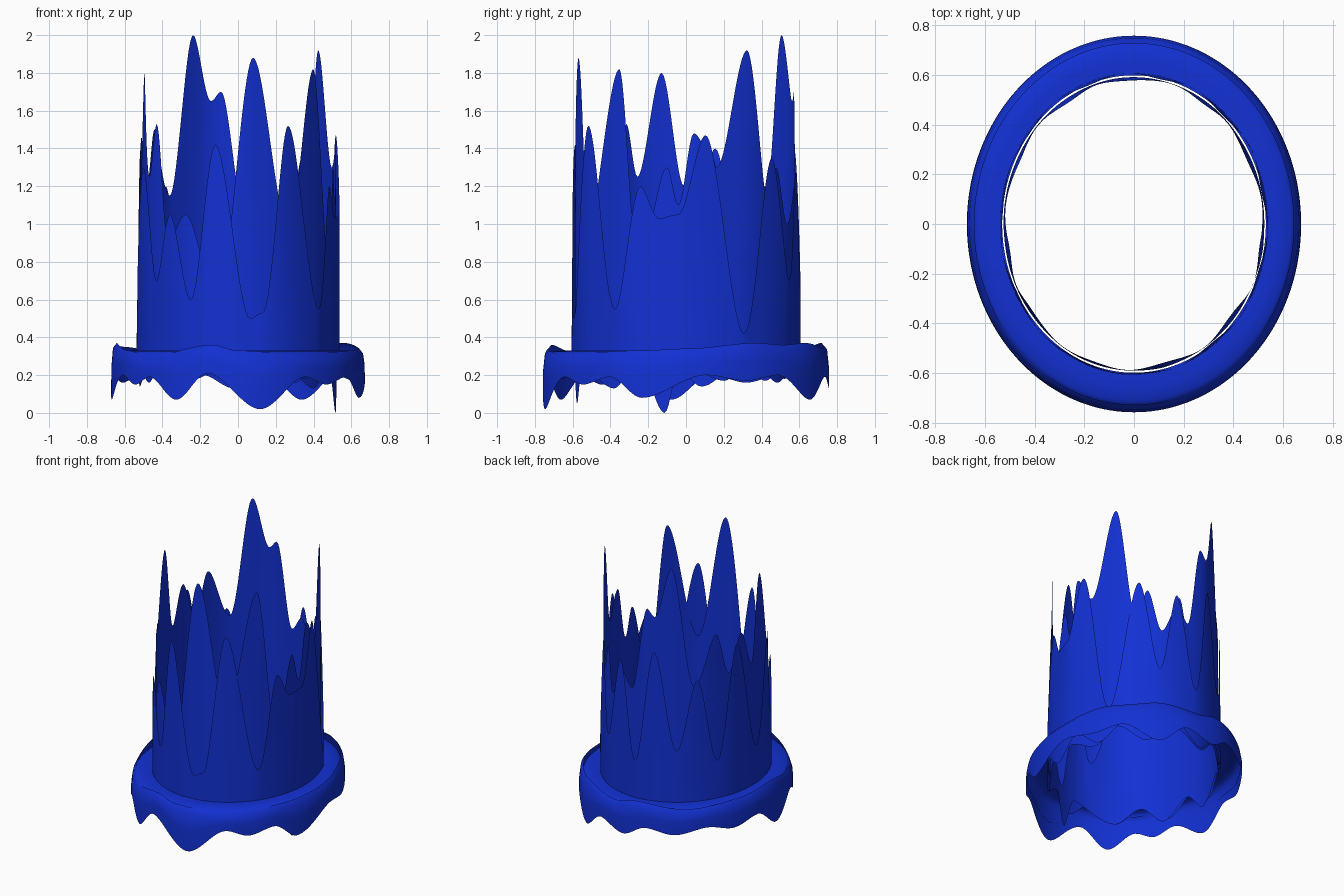
import bpy, bmesh, math

if "Cube" in bpy.data.objects:
    bpy.data.objects.remove(bpy.data.objects["Cube"])

blue = bpy.data.materials.new("deep_blue")
blue.diffuse_color = (0.006, 0.03, 0.65, 1)
blue.use_nodes = True
blue.node_tree.nodes["Principled BSDF"].inputs["Base Color"].default_value = blue.diffuse_color
N = 360


def wave(keys):
    """Smooth periodic curve through (degrees, height) turning points."""
    keys = sorted((a % 360, h) for a, h in keys)
    keys = [(keys[-1][0] - 360, keys[-1][1])] + keys + [(keys[0][0] + 360, keys[0][1])]

    def f(a):
        a %= 360
        for (a0, h0), (a1, h1) in zip(keys, keys[1:]):
            if a0 <= a <= a1:
                u = (a - a0) / (a1 - a0)
                return h0 + (h1 - h0) * u * u * (3 - 2 * u)
    return f


def band(name, rows):
    """Closed elliptical sheet; each row maps an angle to (rx, ry, z)."""
    bm = bmesh.new()
    rings = []
    for row in rows:
        ring = []
        for i in range(N):
            deg = i * 360 / N
            t = math.radians(deg)
            rx, ry, z = row(deg)
            ring.append(bm.verts.new((rx * math.cos(t), ry * math.sin(t), z)))
        rings.append(ring)
    for lo, hi in zip(rings, rings[1:]):
        for i in range(N):
            j = (i + 1) % N
            bm.faces.new((lo[i], lo[j], hi[j], hi[i]))
    me = bpy.data.meshes.new(name)
    bm.to_mesh(me)
    bm.free()
    me.materials.append(blue)
    ob = bpy.data.objects.new(name, me)
    bpy.context.collection.objects.link(ob)
    for p in me.polygons:
        p.use_smooth = True
    return ob


def spire_wall(name, rx, ry, bottom, top, phase):
    """Nearly upright sheet with jagged top and dripping bottom."""
    def row(k):
        def f(a):
            z = bottom(a) + (top(a) - bottom(a)) * k
            s = -0.008 * z + 0.005 * math.sin(math.radians(11 * a) + phase) * k
            return rx + s, ry + s, z
        return f
    return band(name, [row(k / 6) for k in range(7)])


# Tall inner spires
tall = wave([(-81, 1.88), (-60, 1.0), (-38, 1.82), (-25, .79), (-10, 1.3), (-4, 1.1),
             (4, 1.48), (16, 1.3), (34, 1.92), (48, 1.1), (56, 1.3), (66, 1.0), (78, 1.2),
             (87, 1.1), (100, 1.7), (106, 1.65), (118, 2.0), (134, 1.15), (150, 1.5),
             (160, 1.2), (170, 1.46), (181, 1.2), (193, 1.8), (206, 1.25), (213, 1.53),
             (224, .9), (238, 1.05), (258, .6)])
# Outer spires, peaking between the tall ones
outer = wave([(-103, 1.42), (-83, .5), (-76, .53), (-60, 1.52), (-38, .55), (-24, 1.2),
              (-14, 1.03), (-4, 1.05), (10, 1.47), (30, .42), (50, 1.35), (64, .7), (77, 1.28),
              (92, .6), (106, 1.4), (122, .7), (136, 1.2), (150, .6), (165, 1.4),
              (184, .6), (200, 1.3), (216, .7), (228, 1.05), (242, .6)])
# Dripping lower edges of the spire walls
drip_a = wave([(-88, .28), (-77, .05), (-68, .27), (-40, .13), (-25, .27), (-11, .0), (-3, .26),
               (20, .17), (35, .28), (55, .16), (75, .28), (98, .18), (115, .29), (135, .17),
               (150, .27), (172, .14), (188, .28), (206, .16), (222, .28), (240, .17)])
drip_b = wave([(18 * i + 5, .18 if i % 2 else .3) for i in range(20)])
spire_wall("tall_spires", .526, .592, drip_a, tall, 0)
spire_wall("outer_spires", .541, .609, drip_b, outer, 2)

# Brim with rounded shoulder and wavy hanging skirt
skirt_low = wave([(-80, .02), (-58, .19), (-46, .15), (-32, .19), (-18, .08), (8, .2), (25, .17),
                  (40, .2), (60, .07), (76, .19), (92, .13), (106, .2), (122, .16), (140, .2),
                  (155, .16), (170, .2), (186, .07), (205, .2), (216, .15), (226, .19),
                  (241, .07), (256, .21)])


def brim_row(grow, z):
    return lambda a: (.53 + grow, .598 + grow * 1.13, z)


band("brim", [brim_row(0, .33), brim_row(.05, .33), brim_row(.10, .325),
              brim_row(.12, .31), brim_row(.13, .28),
              lambda a: (.665, .75, .14 + .55 * skirt_low(a))])

# Outer skirt standing slightly above the brim in places
skirt_top = wave([(-90, .33), (-60, .31), (-20, .33), (0, .34), (30, .37), (45, .36), (60, .37),
                  (85, .34), (100, .37), (130, .33), (160, .35), (183, .37), (205, .33), (225, .3), (258, .36)])
band("skirt", [lambda a: (.672, .757, skirt_low(a)),
               lambda a: (.67, .757, .5 * (skirt_low(a) + skirt_top(a))),
               lambda a: (.662, .748, skirt_top(a) - .025),
               lambda a: (.642, .726, skirt_top(a))])
